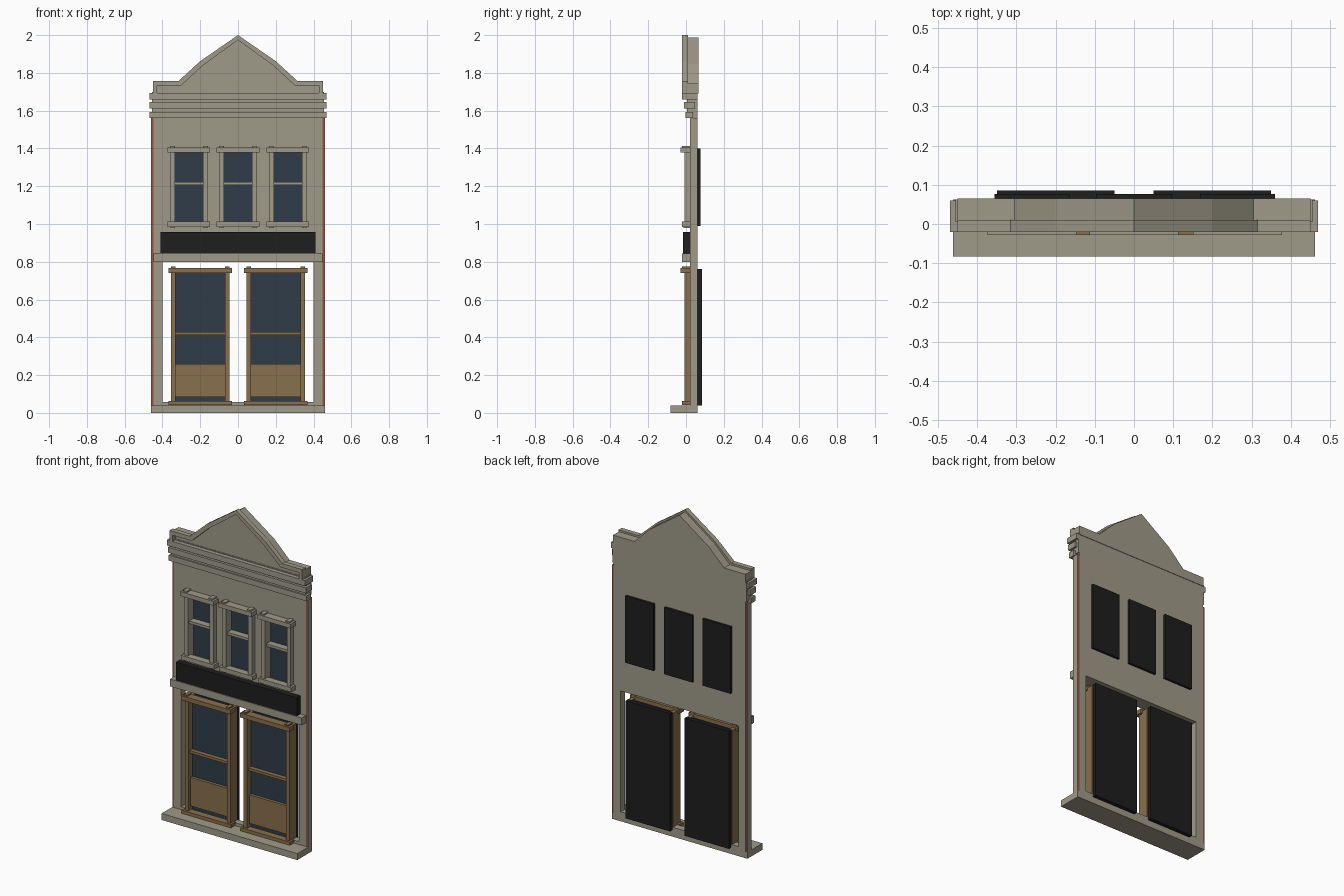
import bpy, bmesh

if "Cube" in bpy.data.objects:
    bpy.data.objects.remove(bpy.data.objects["Cube"])


def material(name, rgb):
    m = bpy.data.materials.new(name)
    m.diffuse_color = (*rgb, 1)
    m.use_nodes = True
    m.node_tree.nodes["Principled BSDF"].inputs["Base Color"].default_value = m.diffuse_color
    return m


STONE = material("warm grey stone", (0.35, 0.325, 0.25))
WOOD = material("brown wood", (0.25, 0.16, 0.075))
GLASS = material("dark blue glass", (0.028, 0.045, 0.065))
BLACK = material("black", (0.013, 0.013, 0.013))
BRICK = material("red brick", (0.32, 0.09, 0.045))


def finish(name, bm, mat):
    bmesh.ops.recalc_face_normals(bm, faces=bm.faces)
    me = bpy.data.meshes.new(name)
    bm.to_mesh(me)
    bm.free()
    me.materials.append(mat)
    ob = bpy.data.objects.new(name, me)
    bpy.context.collection.objects.link(ob)
    return ob


def prism(name, mat, outline, y0, y1):
    """Extrude an (x, z) outline from y0 to y1."""
    bm = bmesh.new()
    face = bm.faces.new([bm.verts.new((x, y0, z)) for x, z in outline])
    ext = bmesh.ops.extrude_face_region(bm, geom=[face])
    moved = [v for v in ext["geom"] if isinstance(v, bmesh.types.BMVert)]
    bmesh.ops.translate(bm, verts=moved, vec=(0, y1 - y0, 0))
    return finish(name, bm, mat)


def box(name, mat, x0, x1, y0, y1, z0, z1):
    return prism(name, mat, [(x0, z0), (x1, z0), (x1, z1), (x0, z1)], y0, y1)


def mirrored(half):
    """Right half listed from outside to the centre line, completed to the left."""
    return half + [(-x, z) for x, z in reversed(half) if x > 0]


F, B = 0.02, 0.062      # front and back of the wall
W = 0.448               # half width of the wall
WINDOWS = (-0.26, 0.0, 0.264)
HOLE = 0.074            # half width of a window opening

# Wall, divided around its openings
box("wall_lower", STONE, -W, W, F, B, 0.80, 1.0)
box("wall_upper", STONE, -W, W, F, B, 1.385, 1.74)
edges = [-W] + [c + s * HOLE for c in WINDOWS for s in (-1, 1)] + [W]
for i in range(0, len(edges), 2):
    box("wall_pier", STONE, edges[i], edges[i + 1], F, B, 1.0, 1.385)

# Corner pillars with brick edges
for s in (-1, 1):
    box("pillar", STONE, s * 0.40, s * W, F, B, 0.04, 0.80)
    box("brick_edge", BRICK, s * W, s * 0.458, F + 0.002, B - 0.002, 0.04, 1.56)
    box("edge_cap", STONE, s * 0.458, s * 0.461, F + 0.002, B - 0.002, 0.04, 1.56)

# Base step and door sill
box("base_step", STONE, -0.461, 0.461, -0.083, B, 0, 0.04)
box("door_sill", STONE, -0.40, 0.40, F, B, 0.04, 0.058)

# Sign band and the ledge under it
box("ledge", STONE, -0.447, 0.447, -0.02, F, 0.80, 0.845)
box("sign_band", BLACK, -0.41, 0.41, -0.015, F, 0.845, 0.957)

# Stepped cornice
box("frieze", STONE, -0.455, 0.455, 0.005, B, 1.575, 1.70)
for z, y, yb in ((1.56, -0.003, 0.037), (1.612, -0.011, 0.047), (1.66, -0.02, 0.06)):
    box("cornice_strip", STONE, -0.469, 0.469, y, yb, z, z + 0.034)

# Gable: recessed panel and raised rim
outer = [(0.45, 1.69), (0.45, 1.757), (0.315, 1.757), (0.20, 1.862), (0, 2.0)]
inner = [(0.43, 1.69), (0.43, 1.732), (0.302, 1.732), (0.188, 1.838), (0, 1.974)]
panel = [(0.45, 1.69), (0.45, 1.745), (0.305, 1.745), (0.20, 1.848), (0, 1.988)]
prism("gable_panel", STONE, mirrored(panel), 0.008, 0.065)
prism("gable_rim", STONE, mirrored(outer) + mirrored(inner)[::-1], -0.02, 0.01)


def casing(name, mat, c, half, post, z0, z1, rail, back, lip):
    """Two posts, a header, a sill, corner tabs and a cross rail."""
    for s in (-1, 1):
        a, b = c + s * (half - post), c + s * half
        box(name + "_post", mat, a, b, -0.009, back, z0 + 0.01, z1 - 0.01)
        box(name + "_tab", mat, a, b, -0.02, F, z1 - 0.01, z1 + 0.008)
        box(name + "_foot_tab", mat, a, b, -0.014, F, z0 - lip, z0 + 0.01)
    box(name + "_header", mat, c - half - 0.013, c + half + 0.013, -0.028, F, z1 - 0.027, z1)
    box(name + "_sill", mat, c - half - 0.013, c + half + 0.013, -0.022, F, z0, z0 + 0.02 + lip)
    box(name + "_rail", mat, c - half + post, c + half - post, 0.003, back, rail - 0.008, rail + 0.008)


# Upper windows
for c in WINDOWS:
    casing("window", STONE, c, 0.1, 0.026, 0.985, 1.405, 1.215, F, 0.007)
    box("window_rail_back", STONE, c - HOLE, c + HOLE, F, 0.045, 1.207, 1.223)
    box("window_glass", GLASS, c - HOLE, c + HOLE, 0.045, 0.06, 1.0, 1.385)
    box("window_backing", BLACK, c - 0.096, c + 0.096, B - 0.001, 0.076, 0.99, 1.40)

# Doors
for c in (-0.2, 0.2):
    casing("door", WOOD, c, 0.155, 0.024, 0.042, 0.768, 0.42, 0.06, 0)
    box("door_panel", WOOD, c - 0.131, c + 0.131, 0.012, 0.04, 0.085, 0.26)
    box("door_glass", GLASS, c - 0.131, c + 0.131, 0.03, 0.06, 0.05, 0.75)
    box("door_backing", BLACK, c - 0.15, c + 0.15, 0.06, 0.085, 0.04, 0.763)
